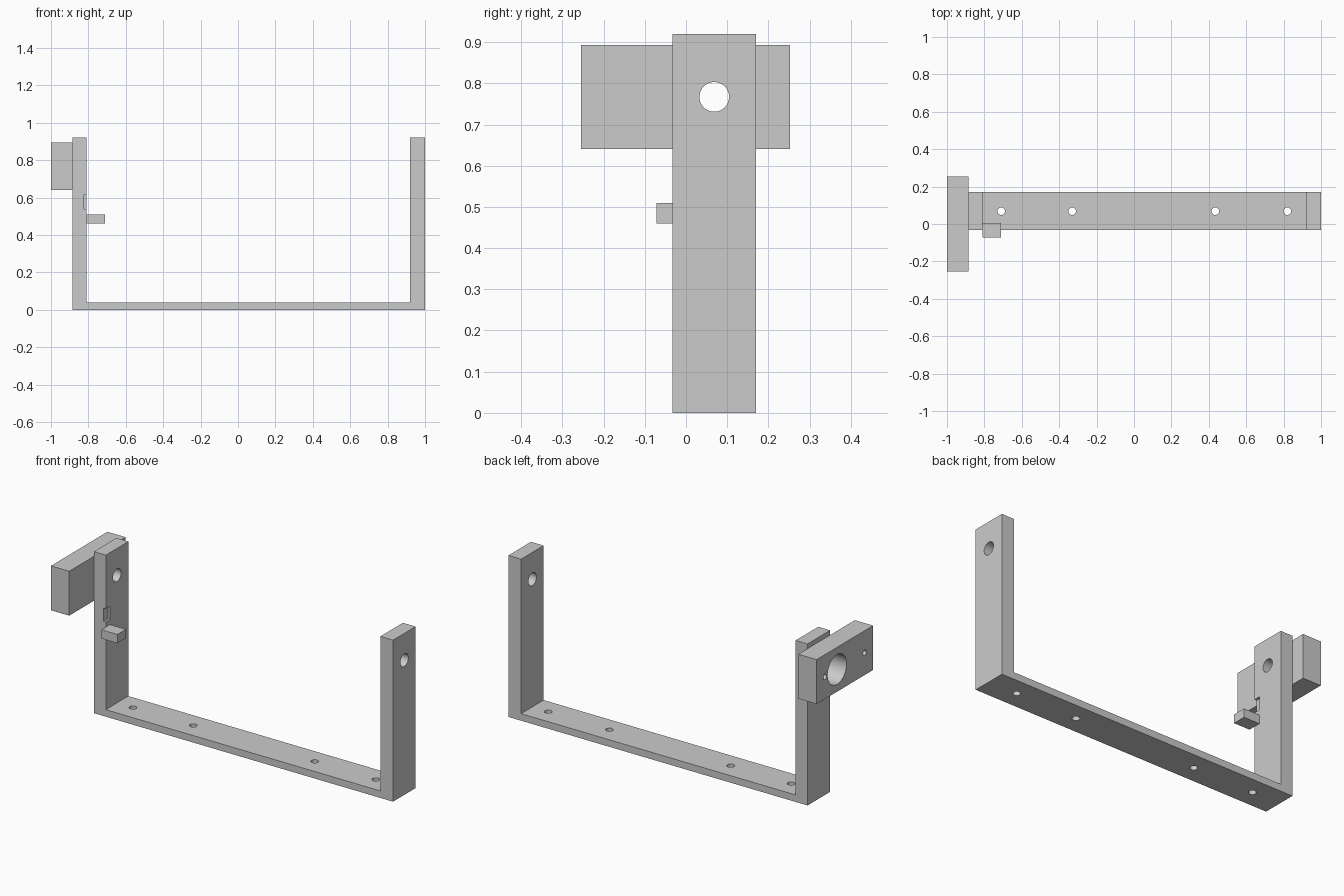
import bpy, bmesh, math
from mathutils import Matrix, Vector

old = bpy.data.objects.get("Cube")
if old:
    bpy.data.objects.remove(old, do_unlink=True)

grey = bpy.data.materials.new("light grey")
grey.use_nodes = True
grey.diffuse_color = (0.6, 0.6, 0.6, 1)
grey.node_tree.nodes["Principled BSDF"].inputs["Base Color"].default_value = (0.6, 0.6, 0.6, 1)

# Shared dimensions
FRONT, BACK = -0.033, 0.17
MID = (FRONT + BACK) / 2
AXLE_Z = 0.767
OUT_R, IN_R = -0.885, -0.81   # post on the motor side
IN_L, OUT_L = 0.92, 1.0       # free post
FLOOR, TOP = 0.04, 0.92


def finish(name, bm):
    bmesh.ops.recalc_face_normals(bm, faces=bm.faces)
    mesh = bpy.data.meshes.new(name)
    bm.to_mesh(mesh)
    bm.free()
    mesh.materials.append(grey)
    obj = bpy.data.objects.new(name, mesh)
    bpy.context.collection.objects.link(obj)
    return obj


def box(name, lo, hi):
    lo, hi = Vector(lo), Vector(hi)
    bm = bmesh.new()
    mat = Matrix.Translation((lo + hi) / 2) @ Matrix.Diagonal((*(hi - lo), 1))
    bmesh.ops.create_cube(bm, size=1, matrix=mat)
    return finish(name, bm)


def rod(center, radius, length, axis):
    bm = bmesh.new()
    turn = Matrix.Rotation(math.pi / 2, 4, 'Y') if axis == 'X' else Matrix()
    bmesh.ops.create_cone(bm, cap_ends=True, segments=40, radius1=radius, radius2=radius,
                          depth=length, matrix=Matrix.Translation(center) @ turn)
    return finish("hole_cutter", bm)


def activate(obj):
    bpy.ops.object.select_all(action='DESELECT')
    obj.select_set(True)
    bpy.context.view_layer.objects.active = obj


def cut(obj, cutters):
    activate(obj)
    for cutter in cutters:
        mod = obj.modifiers.new("cut", 'BOOLEAN')
        mod.operation = 'DIFFERENCE'
        mod.solver = 'EXACT'
        mod.object = cutter
        bpy.ops.object.modifier_apply(modifier=mod.name)
        bpy.data.objects.remove(cutter, do_unlink=True)
    bpy.ops.object.shade_smooth_by_angle(angle=math.radians(30))


# U-shaped bracket from its front profile
profile = [(OUT_R, 0), (OUT_L, 0), (OUT_L, TOP), (IN_L, TOP),
           (IN_L, FLOOR), (IN_R, FLOOR), (IN_R, TOP), (OUT_R, TOP)]
bm = bmesh.new()
face = bm.faces.new([bm.verts.new((x, FRONT, z)) for x, z in profile])
side = bmesh.ops.extrude_face_region(bm, geom=[face])["geom"]
bmesh.ops.translate(bm, vec=(0, BACK - FRONT, 0),
                    verts=[v for v in side if isinstance(v, bmesh.types.BMVert)])
bracket = finish("bracket", bm)

# Screw holes in the base, axle holes in the posts, sensor notch
cutters = [rod((x, MID, 0.02), 0.02, 0.2, 'Z') for x in (-0.71, -0.33, 0.435, 0.82)]
cutters += [rod((x, MID, AXLE_Z), 0.036, 0.2, 'X')
            for x in ((OUT_R + IN_R) / 2, (IN_L + OUT_L) / 2)]
cutters.append(box("notch_cutter", (-0.823, FRONT - 0.05, 0.54), (IN_R + 0.05, 0.005, 0.615)))
cut(bracket, cutters)

# Motor block with a wide shaft bore and two blind screw holes
block = box("motor_block", (-1, -0.255, 0.64), (OUT_R, 0.253, 0.893))
cutters = [rod((-0.94, MID, AXLE_Z), 0.085, 0.3, 'X')]
cutters += [rod((-1, y, AXLE_Z), 0.015, 0.12, 'X') for y in (-0.18, 0.178)]
cut(block, cutters)

# Small sensor tab on the inner side of the post
box("sensor_tab", (IN_R, -0.072, 0.46), (-0.71, 0.005, 0.51))
